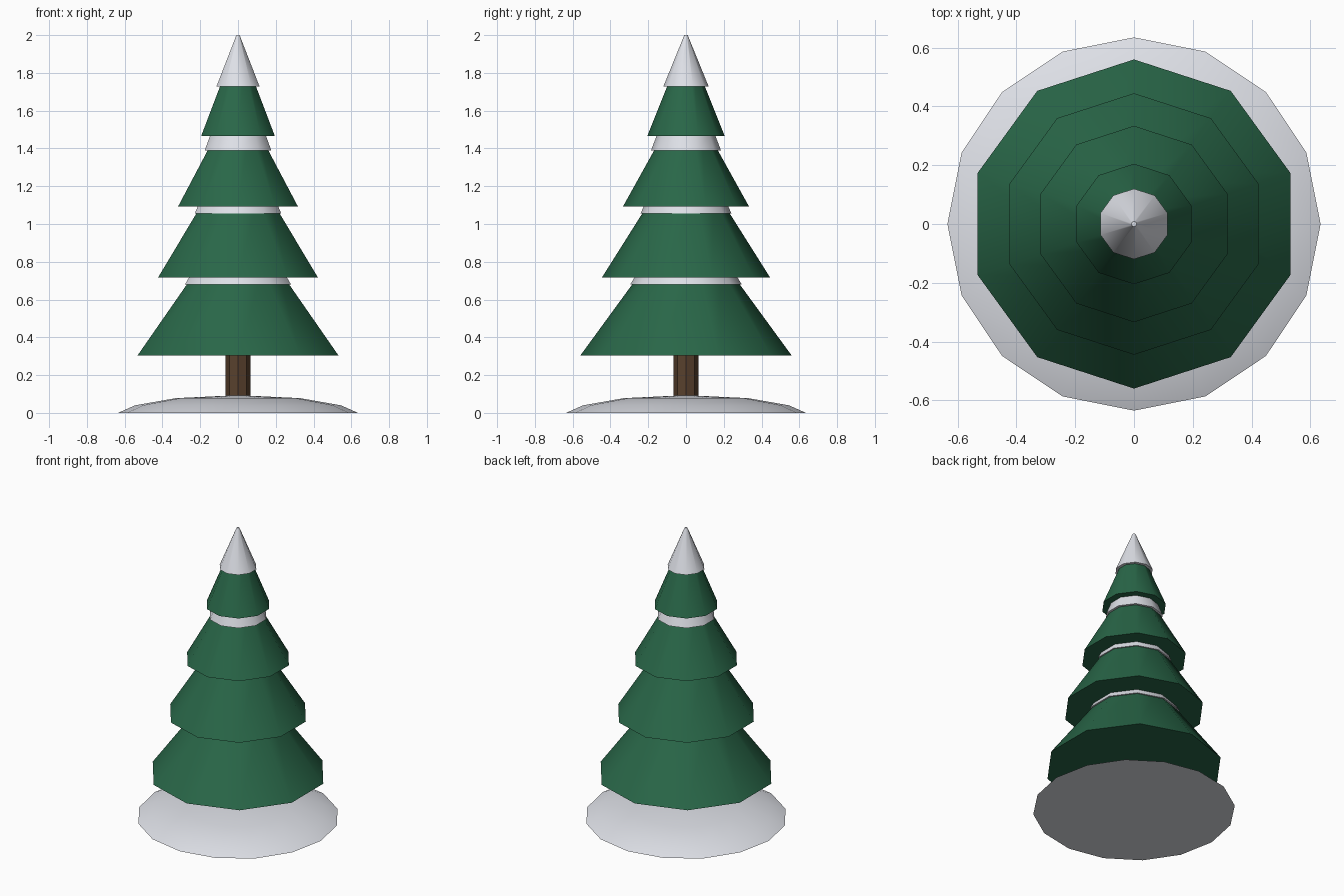
import bpy
import math

cube = bpy.data.objects.get("Cube")
if cube:
    bpy.data.objects.remove(cube, do_unlink=True)


def make_material(name, colour):
    mat = bpy.data.materials.new(name)
    mat.use_nodes = True
    mat.diffuse_color = (*colour, 1)
    mat.node_tree.nodes["Principled BSDF"].inputs["Base Color"].default_value = (*colour, 1)
    return mat


green = make_material("pine green", (0.022, 0.135, 0.065))
snow = make_material("snow white", (0.84, 0.86, 0.92))
brown = make_material("bark brown", (0.10, 0.052, 0.026))


def lathe(name, profile, sides, mat, start=math.pi / 2):
    """Closed solid turned about z from (radius, height) rings, bottom to top."""
    verts = []
    for r, z in profile:
        for i in range(sides):
            a = start + math.tau * i / sides
            verts.append((r * math.cos(a), r * math.sin(a), z))
    faces = [tuple(reversed(range(sides)))]
    for k in range(len(profile) - 1):
        for i in range(sides):
            j = (i + 1) % sides
            lo, hi = k * sides, (k + 1) * sides
            faces.append((lo + i, lo + j, hi + j, hi + i))
    faces.append(tuple(range(len(verts) - sides, len(verts))))
    mesh = bpy.data.meshes.new(name)
    mesh.from_pydata(verts, [], faces)
    mesh.materials.append(mat)
    obj = bpy.data.objects.new(name, mesh)
    bpy.context.collection.objects.link(obj)
    bpy.ops.object.select_all(action="DESELECT")
    obj.select_set(True)
    bpy.context.view_layer.objects.active = obj
    bpy.ops.object.shade_smooth_by_angle(angle=math.radians(40))
    return obj


# Low snow mound and the trunk standing in it
lathe("snow_mound", [(0.635, 0), (0.545, 0.04), (0.33, 0.078), (0.04, 0.092)], 16, snow)
lathe("trunk", [(0.065, 0.005), (0.065, 0.4)], 8, brown)

# Branch tiers: base height, base radius, top height, inward slope
tiers = [(0.303, 0.56, 0.77, 0.73),
         (0.717, 0.445, 1.14, 0.63),
         (1.092, 0.334, 1.51, 0.555),
         (1.466, 0.205, 1.85, 0.40)]
for n, (z, r, top, slope) in enumerate(tiers, 1):
    lathe(f"branch_tier_{n}", [(r, z), (r - slope * (top - z), top)], 10, green)

# Snow collars peeking out beneath each upper tier
collars = [(0.68, 0.295, 0.60), (1.055, 0.241, 0.45), (1.39, 0.185, 0.38)]
for n, (z, r, slope) in enumerate(collars, 1):
    lathe(f"snow_collar_{n}", [(r, z), (r - slope * 0.08, z + 0.08)], 10, snow)

# Snowy tip
lathe("snow_tip", [(0.12, 1.728), (0.009, 2.0)], 10, snow)
